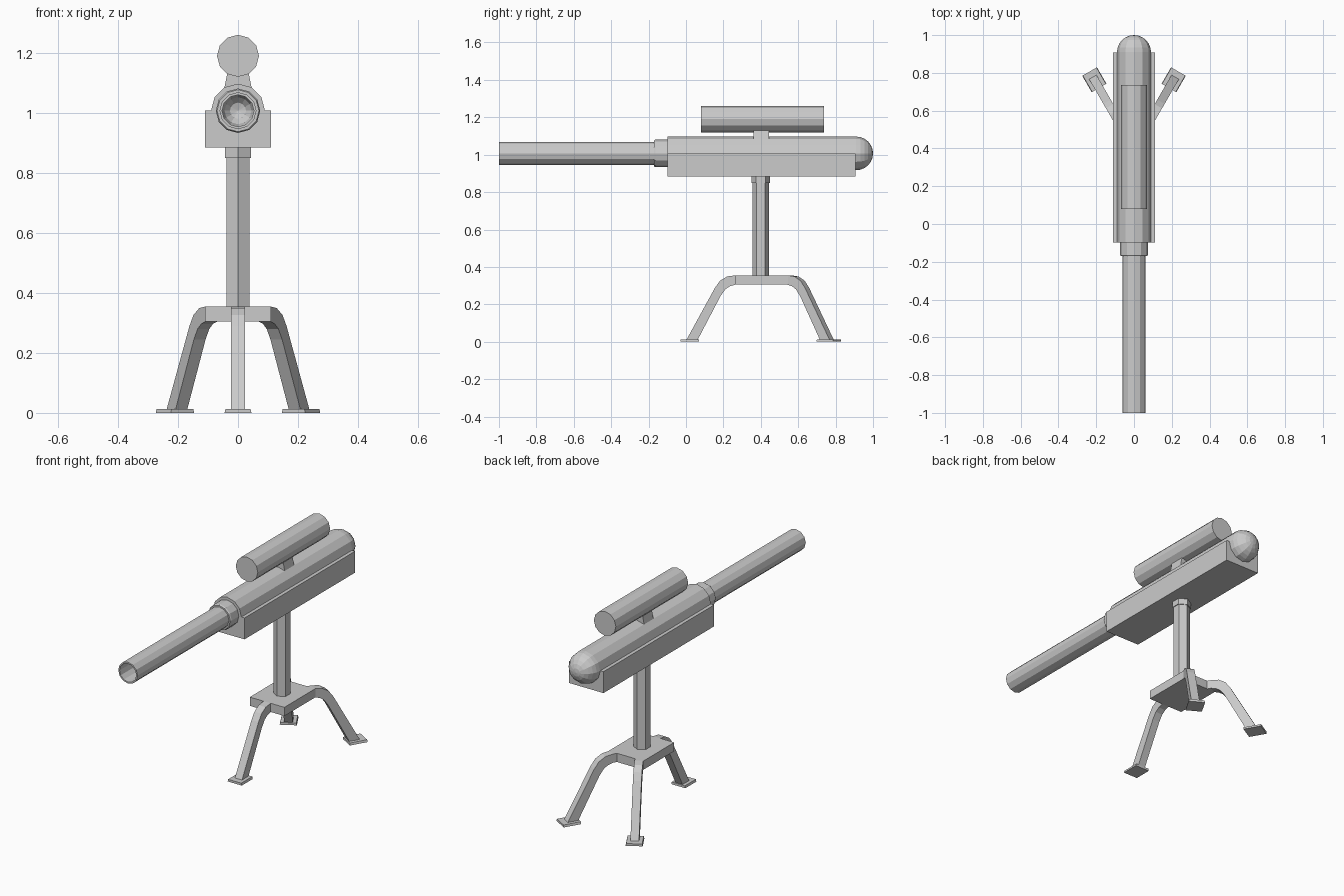
import bpy, bmesh, math
from mathutils import Matrix, Vector

if "Cube" in bpy.data.objects:
    bpy.data.objects.remove(bpy.data.objects["Cube"])


def finish(name, bm):
    bmesh.ops.recalc_face_normals(bm, faces=bm.faces)
    me = bpy.data.meshes.new(name)
    bm.to_mesh(me)
    bm.free()
    ob = bpy.data.objects.new(name, me)
    bpy.context.collection.objects.link(ob)
    return ob


def lathe(name, profile, z, n=12):
    """Revolve (y, radius) points around a line parallel to y at height z."""
    bm = bmesh.new()
    vs = [bm.verts.new((r, y, z)) for y, r in profile]
    es = [bm.edges.new(p) for p in zip(vs, vs[1:])]
    bmesh.ops.spin(bm, geom=vs + es, cent=(0, 0, z), axis=(0, 1, 0),
                   angle=math.tau, steps=n, use_duplicate=False)
    bmesh.ops.remove_doubles(bm, verts=bm.verts, dist=1e-5)
    return finish(name, bm)


def box(name, lo, hi, top=1.0):
    """Box between two corners; top scales the upper face in x."""
    bm = bmesh.new()
    bmesh.ops.create_cube(bm, size=1)
    for v in bm.verts:
        s = top if v.co.z > 0 else 1
        v.co = Vector([a + (b - a) * (c + .5) for a, b, c in zip(lo, hi, v.co)])
        v.co.x *= s
    return finish(name, bm)


def hex_post(name, r, z0, z1):
    bm = bmesh.new()
    bmesh.ops.create_cone(bm, cap_ends=True, segments=6, radius1=r, radius2=r, depth=z1 - z0,
                          matrix=Matrix.Translation((0, CY, (z0 + z1) / 2)))
    # put the corners on the y axis
    if max(v.co.x for v in bm.verts) > r * .95:
        bmesh.ops.rotate(bm, verts=bm.verts, cent=(0, CY, 0), matrix=Matrix.Rotation(math.pi / 6, 3, 'Z'))
    return finish(name, bm)


def leg(name, angle, shift):
    """Bent leg pointing to -y and its foot pad, turned about the post."""
    outline = [(.09 - shift, .355), (.136, .355), (.18, .349), (.218, .326), (.245, .289), (.40, .006),
               (.34, .006), (.215, .245), (.19, .28), (.165, .297), (.136, .305), (.09 - shift, .305)]
    turn = Matrix.Translation((0, CY, 0)) @ Matrix.Rotation(angle, 4, 'Z')
    bm = bmesh.new()
    f = bm.faces.new([bm.verts.new((-.0225, -r - shift, z)) for r, z in outline])
    ext = bmesh.ops.extrude_face_region(bm, geom=[f])['geom']
    bmesh.ops.translate(bm, vec=(.045, 0, 0), verts=[v for v in ext if isinstance(v, bmesh.types.BMVert)])
    finish(name, bm).data.transform(turn)
    d = .38 + shift
    box(name + "_foot", (-.045, -d - .05, 0), (.045, -d + .05, .013), .93).data.transform(turn)


CY = .40    # y of the post
AX = 1.007  # height of the barrel axis

# barrel with a hollow bore
lathe("barrel", [(-.14, .0615), (-1, .0615), (-1, .053), (-.17, .053),
                 (-.14, .045), (-.12, .027), (-.112, 0)], AX)
lathe("barrel_collar", [(-.17, .056), (-.17, .07), (-.163, .074), (-.09, .074)], AX)

# upper receiver with rounded rear
R = .09
dome = [(.91 + R * math.sin(a), R * math.cos(a)) for a in [i * math.pi / 12 for i in range(7)]]
lathe("upper_receiver", [(-.098, 0), (-.098, R)] + dome[:-1] + [(1.0, 0)], AX)
box("lower_receiver", (-.11, -.098, .884), (.11, .907, AX))

# sight tube and its mount
lathe("sight_tube", [(.08, 0), (.08, .07), (.737, .07), (.737, 0)], 1.19)
box("sight_mount", (-.05, .36, 1.06), (.05, .445, 1.14), .68)

# stand
hex_post("post", .045, .33, .89)
hex_post("post_collar", .05, .85, .89)
box("stand_plate", (-.11, .264, .305), (.11, .545, .355))
leg("front_leg", 0, 0)
for side, s in (("right", 1), ("left", -1)):
    leg("rear_leg_" + side, s * math.radians(150), .04)
